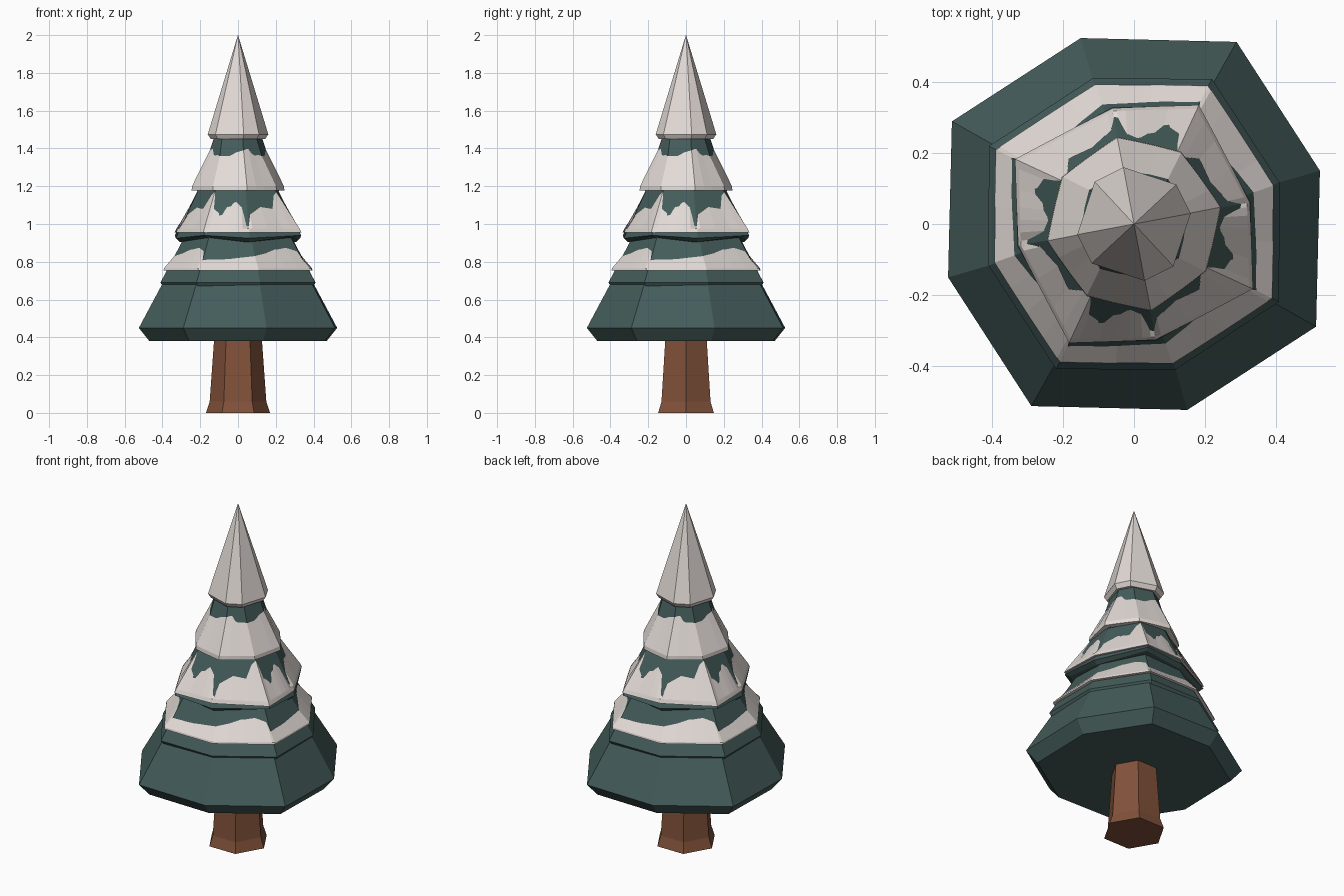
import bpy
from math import radians, cos, sin
from mathutils import Vector

cube = bpy.data.objects.get("Cube")
if cube:
    bpy.data.objects.remove(cube, do_unlink=True)


def material(name, rgb):
    m = bpy.data.materials.new(name)
    m.use_nodes = True
    m.diffuse_color = (*rgb, 1)
    bsdf = m.node_tree.nodes["Principled BSDF"]
    bsdf.inputs["Base Color"].default_value = (*rgb, 1)
    bsdf.inputs["Roughness"].default_value = 0.9
    return m


green = material("dark pine green", (0.058, 0.109, 0.104))
white = material("warm snow white", (0.76, 0.70, 0.67))
brown = material("bark brown", (0.22, 0.083, 0.042))


def polar(r, deg, z):
    return Vector((r * cos(radians(deg)), r * sin(radians(deg)), z))


def ring(z, r_odd, r_even, a_odd, a_even, lift=0.0):
    """Eight corners, alternating two radii and angles, repeated every quarter."""
    pts = []
    for k in range(4):
        pts.append(polar(r_odd, a_odd + 90 * k, z))
        pts.append(polar(r_even, a_even + 90 * k, z + lift))
    return pts


def loft(name, rings, mat, cap=True, wrap=False):
    n, m = len(rings[0]), len(rings)
    verts = [p for r in rings for p in r]
    faces = []
    for j in range(m if wrap else m - 1):
        a, b = j * n, ((j + 1) % m) * n
        for i in range(n):
            k = (i + 1) % n
            faces.append((a + i, a + k, b + k, b + i))
    if cap:
        faces.append(tuple(reversed(range(n))))
        faces.append(tuple(range((m - 1) * n, m * n)))
    mesh = bpy.data.meshes.new(name)
    mesh.from_pydata(verts, [], faces)
    mesh.validate()
    mesh.materials.append(mat)
    obj = bpy.data.objects.new(name, mesh)
    bpy.context.collection.objects.link(obj)
    return obj


def on_slope(low, high, t, z):
    """Point on the slope between two rings, t counted in corners."""
    i = int(t) % 8
    j = (i + 1) % 8

    def edge(c):
        return low[c].lerp(high[c], (z - low[c].z) / (high[c].z - low[c].z))
    return edge(i).lerp(edge(j), t % 1)


def snow(name, low, high, z0, rim, thick, outline):
    """Snow collar with a ragged upper outline, given for one quarter."""
    rows = [[], [], [], []]
    for k in range(4):
        for t, top in outline:
            t += 2 * k
            for row, z, out in ((0, z0, -0.005), (1, z0, thick * 0.85),
                                (2, z0 + rim, thick), (3, top, 0.001)):
                p = on_slope(low, high, t, z)
                rows[row].append(p + Vector((p.x, p.y, 0)).normalized() * out)
    return loft(name, rows, white, cap=False, wrap=True)


# Trunk with a flared foot
loft("trunk", [[polar(r, 60 * i, z) for i in range(6)]
               for z, r in ((0, 0.17), (0.06, 0.15), (0.45, 0.122))], brown)

# Bottom tier, bare
loft("bottom_tier", [
    ring(0.38, 0.488, 0.528, 16, 60.6),
    ring(0.45, 0.546, 0.59, 16, 60.6),
    ring(0.74, 0.385, 0.415, 16, 60.6)], green)

# Second tier
low2 = ring(0.69, 0.427, 0.465, 16, 61.8)
high2 = ring(0.96, 0.275, 0.30, 13, 61)
loft("second_tier", [ring(0.665, 0.41, 0.447, 16, 61.8), low2, high2], green)
snow("second_tier_snow", low2, high2, 0.755, 0.01, 0.022,
     [(0, 0.83), (0.25, 0.845), (0.5, 0.87), (0.75, 0.875), (0.96, 0.855),
      (1, 0.81), (1.5, 0.815)])

# Third tier, with drooping corners
low3 = ring(0.925, 0.335, 0.38, 10.5, 61.5, 0.015)
high3 = ring(1.22, 0.195, 0.205, 11, 58)
loft("third_tier", [ring(0.905, 0.315, 0.35, 10.5, 61.5, 0.03), low3, high3], green)
snow("third_tier_snow", low3, high3, 0.955, 0.022, 0.014,
     [(0, 0.985), (0.06, 1.05), (0.35, 1.09), (0.65, 1.08), (0.85, 1.15),
      (1, 1.17), (1.1, 1.09), (1.35, 1.1), (1.55, 1.17), (1.7, 1.17),
      (1.85, 1.10), (1.95, 0.99)])

# Fourth tier
low4 = ring(1.175, 0.222, 0.215, 11, 57)
high4 = ring(1.48, 0.122, 0.122, 11, 48)
loft("fourth_tier", [low4, high4], green)
snow("fourth_tier_snow", low4, high4, 1.177, 0.023, 0.034,
     [(0, 1.39), (0.3, 1.4), (0.6, 1.37), (1, 1.36), (1.4, 1.36), (1.7, 1.38)])

# Snowy tip
loft("snowy_tip", [
    ring(1.45, 0.146, 0.146, 10.6, 43),
    ring(1.475, 0.163, 0.163, 10.6, 43),
    ring(2.0, 0.0005, 0.0005, 10.6, 43)], white)
